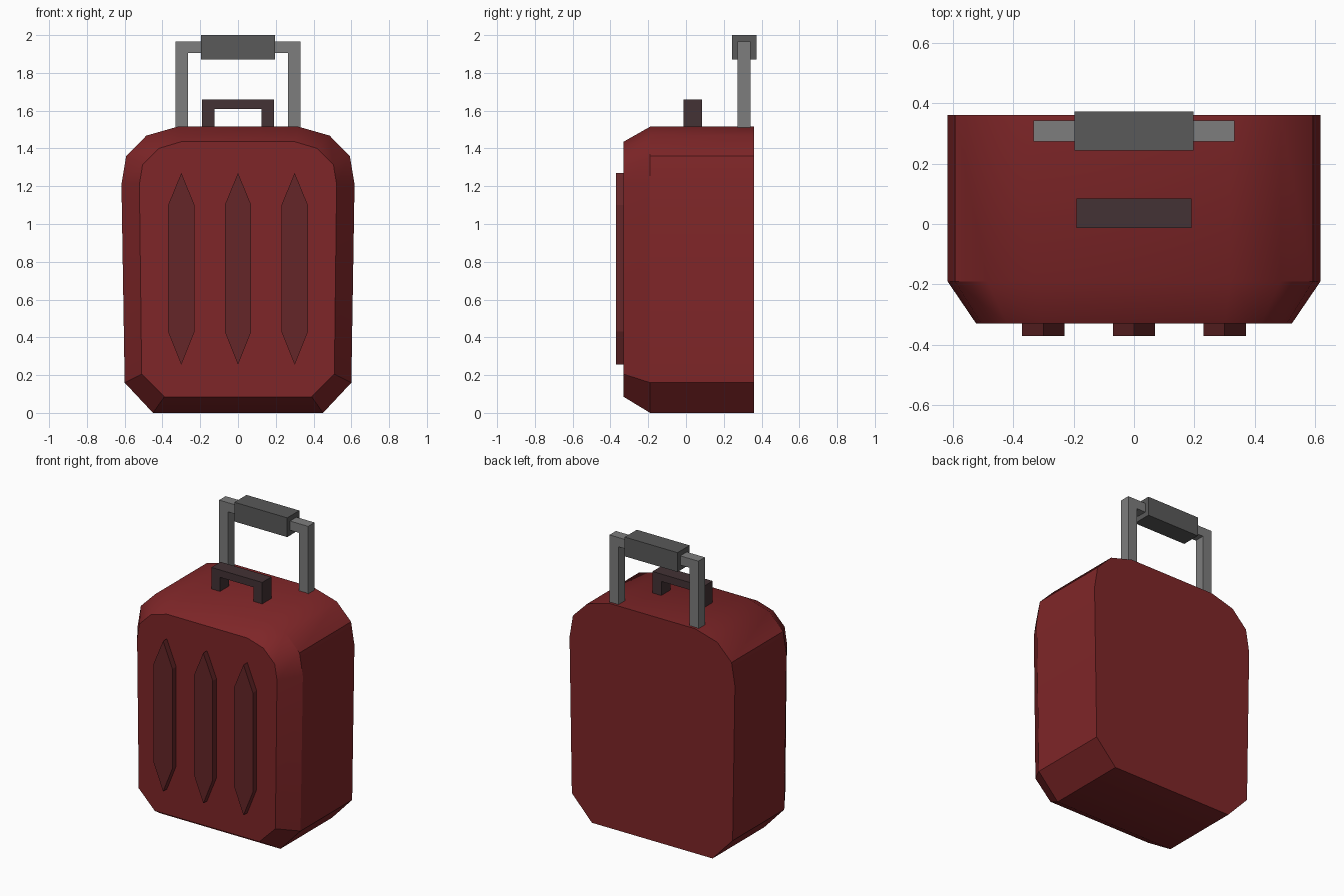
import bpy
import bmesh
import math

if "Cube" in bpy.data.objects:
    bpy.data.objects.remove(bpy.data.objects["Cube"], do_unlink=True)


def material(name, r, g, b):
    mat = bpy.data.materials.new(name)
    mat.use_nodes = True
    mat.diffuse_color = (r, g, b, 1)
    mat.node_tree.nodes["Principled BSDF"].inputs["Base Color"].default_value = (r, g, b, 1)
    return mat


SHELL_RED = material("shell red", 0.21, 0.019, 0.021)
RIB_RED = material("rib dark red", 0.13, 0.019, 0.021)
STRAP = material("dark brown", 0.056, 0.032, 0.035)
METAL = material("metal grey", 0.205, 0.205, 0.205)
GRIP = material("grip grey", 0.1, 0.1, 0.1)


def mirrored(half):
    """Close a right-hand outline by mirroring it across x = 0."""
    return half + [(-x, z) for x, z in reversed(half)]


def loft(name, sections, mat):
    """Join outlines (y, points) from front to back and cap both ends."""
    bm = bmesh.new()
    rings = [[bm.verts.new((x, y, z)) for x, z in pts] for y, pts in sections]
    n = len(rings[0])
    for a, b in zip(rings, rings[1:]):
        for i in range(n):
            j = (i + 1) % n
            bm.faces.new((a[i], a[j], b[j], b[i]))
    bm.faces.new(rings[0])
    bm.faces.new(rings[-1])
    bmesh.ops.recalc_face_normals(bm, faces=bm.faces)
    mesh = bpy.data.meshes.new(name)
    bm.to_mesh(mesh)
    bm.free()
    mesh.materials.append(mat)
    obj = bpy.data.objects.new(name, mesh)
    bpy.context.collection.objects.link(obj)
    return obj


def arch(name, width, leg, bottom, under, top, front, back, mat):
    """Square-cornered inverted U handle."""
    inner = width - leg
    half = [(inner, under), (inner, bottom), (width, bottom), (width, top)]
    return loft(name, [(front, mirrored(half)), (back, mirrored(half))], mat)


# Shell: full outline at the back, chamfered to a smaller front panel
outer = mirrored([(0.45, 0), (0.6, 0.16), (0.617, 1.21), (0.592, 1.36),
                  (0.485, 1.468), (0.32, 1.515)])
panel = mirrored([(0.39, 0.085), (0.51, 0.205), (0.522, 1.21), (0.505, 1.315),
                  (0.42, 1.4), (0.3, 1.436)])
shell = loft("suitcase_shell", [(-0.33, panel), (-0.19, outer), (0.36, outer)], SHELL_RED)
bpy.ops.object.select_all(action="DESELECT")
shell.select_set(True)
bpy.context.view_layer.objects.active = shell
bpy.ops.object.shade_smooth_by_angle(angle=math.radians(33))

# Three pointed ribs on the front panel
for label, cx in (("right", -0.3), ("middle", 0), ("left", 0.3)):
    rib = [(cx, 0.255), (cx + 0.07, 0.43), (cx + 0.07, 1.1),
           (cx, 1.27), (cx - 0.07, 1.1), (cx - 0.07, 0.43)]
    loft("front_rib_" + label, [(-0.37, rib), (-0.32, rib)], RIB_RED)

# Carry handle and telescopic handle
arch("carry_handle", 0.19, 0.065, 1.5, 1.61, 1.66, -0.013, 0.085, STRAP)
arch("telescopic_handle", 0.332, 0.068, 1.5, 1.905, 1.967, 0.273, 0.342, METAL)

# Grip around the telescopic crossbar
grip = mirrored([(0.197, 1.87), (0.197, 2.0)])
loft("handle_grip", [(0.243, grip), (0.372, grip)], GRIP)
